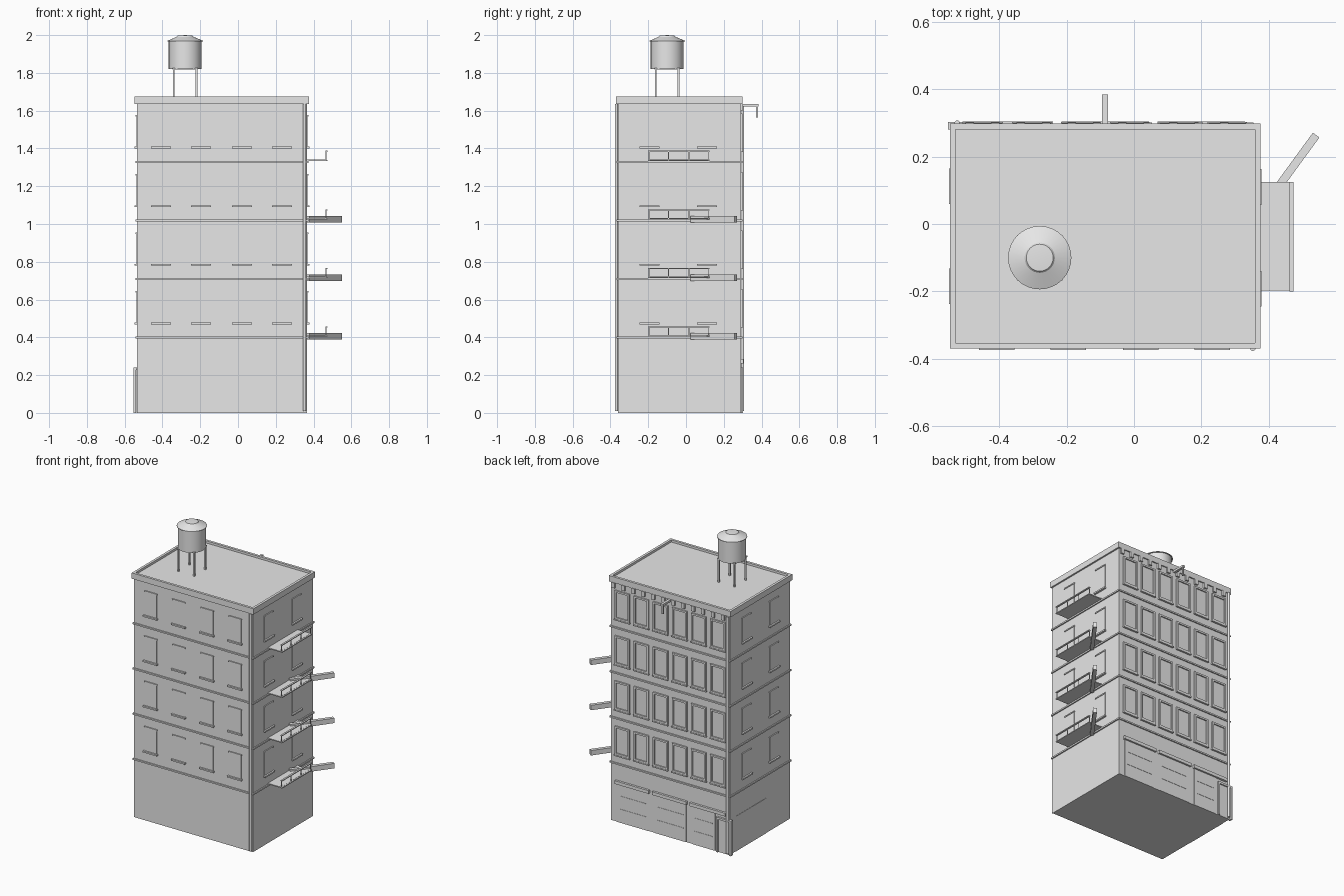
import bpy, bmesh, math
from mathutils import Matrix, Vector

if "Cube" in bpy.data.objects:
    bpy.data.objects.remove(bpy.data.objects["Cube"])

grey = bpy.data.materials.new("plain grey")
grey.diffuse_color = (0.8, 0.8, 0.8, 1)
grey.use_nodes = True
grey.node_tree.nodes["Principled BSDF"].inputs["Base Color"].default_value = grey.diffuse_color

X0, X1, Y0, Y1 = -0.535, 0.365, -0.36, 0.29      # wall planes
FLOORS = [0.40, 0.71, 1.02, 1.33]


def finish(name, bm):
    me = bpy.data.meshes.new(name)
    bmesh.ops.recalc_face_normals(bm, faces=bm.faces)
    bm.to_mesh(me)
    bm.free()
    me.materials.append(grey)
    ob = bpy.data.objects.new(name, me)
    bpy.context.collection.objects.link(ob)
    return ob


def boxes(name, items):
    """One object from boxes given as x0, x1, y0, y1, z0, z1."""
    bm = bmesh.new()
    for a, b, c, d, e, f in items:
        m = Matrix.Translation(((a + b) / 2, (c + d) / 2, (e + f) / 2)) @ \
            Matrix.Diagonal((b - a, d - c, f - e, 1))
        bmesh.ops.create_cube(bm, size=1, matrix=m)
    return finish(name, bm)


def lathe(name, profile, x, y, sides=32):
    """Solid of revolution around a vertical axis."""
    bm = bmesh.new()
    vs = [bm.verts.new((x + r, y, z)) for r, z in profile]
    edges = [bm.edges.new(p) for p in zip(vs, vs[1:])]
    bmesh.ops.spin(bm, geom=vs + edges, cent=(x, y, 0), axis=(0, 0, 1),
                   angle=math.tau, steps=sides)
    bmesh.ops.remove_doubles(bm, verts=bm.verts, dist=1e-5)
    ob = finish(name, bm)
    bpy.context.view_layer.objects.active = ob
    ob.select_set(True)
    bpy.ops.object.shade_smooth_by_angle(angle=math.radians(25))
    ob.select_set(False)
    return ob


def on_wall(side, u0, u1, z0, z1, depth):
    """Box lying on a wall: u runs along it, depth sticks out."""
    return {"front": (u0, u1, Y0 - depth, Y0 + 0.002, z0, z1),
            "back": (u0, u1, Y1 - 0.002, Y1 + depth, z0, z1),
            "left": (X0 - depth, X0 + 0.002, u0, u1, z0, z1),
            "right": (X1 - 0.002, X1 + depth, u0, u1, z0, z1)}[side]


# main block, string courses, roof
boxes("building_walls", [(X0, X1, Y0, Y1, 0, 1.65)])
boxes("string_courses", [(X0 - 0.008, X1 + 0.008, Y0 - 0.008, Y1 + 0.008, z - 0.006, z + 0.004)
                         for z in FLOORS])
cx0, cx1, cy0, cy1 = -0.547, 0.376, -0.37, 0.298
boxes("roof_cornice", [(cx0, cx1, cy0, cy1, 1.635, 1.66)])
t = 0.017
boxes("roof_parapet", [(cx0, cx1, cy0, cy0 + t, 1.655, 1.675), (cx0, cx1, cy1 - t, cy1, 1.655, 1.675),
                       (cx0, cx0 + t, cy0 + t, cy1 - t, 1.655, 1.675),
                       (cx1 - t, cx1, cy0 + t, cy1 - t, 1.655, 1.675)])

# plain windows on front, left and right
columns = {"front": [-0.408, -0.195, 0.02, 0.232], "left": [-0.185, 0.112], "right": [-0.192, 0.11]}
panes, sills, heads = [], [], []
for side, centres in columns.items():
    for u in centres:
        for f in FLOORS:
            panes.append(on_wall(side, u - 0.046, u + 0.046, f + 0.075, f + 0.24, 0.003))
            sills.append(on_wall(side, u - 0.053, u + 0.053, f + 0.069, f + 0.079, 0.014))
            heads.append(on_wall(side, u - 0.049, u + 0.049, f + 0.238, f + 0.246, 0.007))
boxes("window_panes", panes)
boxes("window_sills", sills)
boxes("window_heads", heads)

# framed windows on the street wall at the back
frames, glass, ledges = [], [], []
for i in range(6):
    u = -0.448 + 0.145 * i
    for f in FLOORS:
        a, b, lo, hi, w = u - 0.056, u + 0.056, f + 0.06, f + 0.255, 0.012
        frames += [on_wall("back", a, a + w, lo, hi, 0.01), on_wall("back", b - w, b, lo, hi, 0.01),
                   on_wall("back", a + w, b - w, lo, lo + w, 0.01),
                   on_wall("back", a + w, b - w, hi - w, hi, 0.01)]
        glass.append(on_wall("back", a + w, b - w, lo + w, hi - w, 0.002))
        ledges.append(on_wall("back", a - 0.003, b + 0.003, lo - 0.008, lo, 0.013))
boxes("street_window_frames", frames)
boxes("street_window_glass", glass)
boxes("street_window_ledges", ledges)

# brackets under the cornice
boxes("cornice_brackets", [on_wall("back", -0.5 + 0.0755 * i, -0.475 + 0.0755 * i, 1.6, 1.636, 0.012)
                           for i in range(12)])

# ground floor shutters, entrance and side gate
spans = [(-0.51, -0.24), (-0.215, 0.045), (0.07, 0.33)]
boxes("shutter_boxes", [on_wall("back", a, b, 0.262, 0.284, 0.015) for a, b in spans])
boxes("shop_shutters", [on_wall("back", max(a, -0.435) + 0.01, b - 0.01, 0.0, 0.262, 0.003)
                        for a, b in spans])
boxes("shutter_slats", [on_wall("back", max(a, -0.435) + 0.03, b - 0.03, z, z + 0.004, 0.005)
                        for a, b in spans for z in (0.09, 0.18)])
boxes("entrance_frame", [(-0.552, -0.54, Y1 - 0.01, 0.303, 0, 0.24), (-0.452, -0.44, Y1 - 0.01, 0.303, 0, 0.24),
                         (-0.54, -0.452, Y1 - 0.01, 0.303, 0.226, 0.24)])
boxes("entrance_door", [on_wall("back", -0.535, -0.452, 0, 0.226, 0.004)])
boxes("side_gate", [on_wall("left", -0.1, 0.23, 0, 0.24, 0.002)])

# balconies with open railings on the right
slabs, rails = [], []
for f in FLOORS:
    z = f + 0.004
    slabs.append((X1 - 0.002, 0.465, -0.198, 0.125, z, z + 0.007))
    rails += [(0.462, 0.474, -0.2, 0.125, z + 0.048, z + 0.054),
              (0.462, 0.474, -0.2, 0.125, z, z + 0.006)]
    rails += [(0.464, 0.468, y - 0.002, y + 0.002, z, z + 0.05) for y in (-0.196, -0.093, 0.016, 0.121)]
boxes("balcony_slabs", slabs)
boxes("balcony_railings", rails)

# slanting beams beneath the lower balconies
bm = bmesh.new()
start, end = Vector((0.37, 0.03)), Vector((0.541, 0.264))
d, mid = end - start, (start + end) / 2
for f in FLOORS[:3]:
    m = Matrix.Translation((mid.x, mid.y, f + 0.006)) @ \
        Matrix.Rotation(math.atan2(d.y, d.x), 4, 'Z') @ Matrix.Diagonal((d.length, 0.024, 0.034, 1))
    bmesh.ops.create_cube(bm, size=1, matrix=m)
finish("projecting_beams", bm)

# hoist beam with hook
boxes("hoist_beam", [(-0.095, -0.077, 0.28, 0.385, 1.622, 1.636),
                     (-0.091, -0.081, 0.37, 0.38, 1.565, 1.625)])

# drain pipes at two corners
for name, x, y, z0 in (("front_drain_pipe", 0.353, -0.369, 0.01), ("back_drain_pipe", -0.525, 0.3, 0.01)):
    lathe(name, [(0, z0), (0.008, z0), (0.008, 1.636), (0, 1.636)], x, y, 12)

# roof water tank
tx, ty = -0.28, -0.10
boxes("tank_legs", [(tx + i * 0.06 - 0.005, tx + i * 0.06 + 0.005,
                     ty + j * 0.06 - 0.005, ty + j * 0.06 + 0.005, 1.655, 1.825)
                    for i in (-1, 1) for j in (-1, 1)])
boxes("tank_base", [(tx - 0.068, tx + 0.068, ty - 0.068, ty + 0.068, 1.818, 1.826)])
lathe("water_tank", [(0, 1.82), (0.087, 1.82), (0.087, 1.966), (0.094, 1.966), (0.094, 1.97),
                     (0.045, 1.991), (0.04, 1.997), (0, 2.0)], tx, ty)
